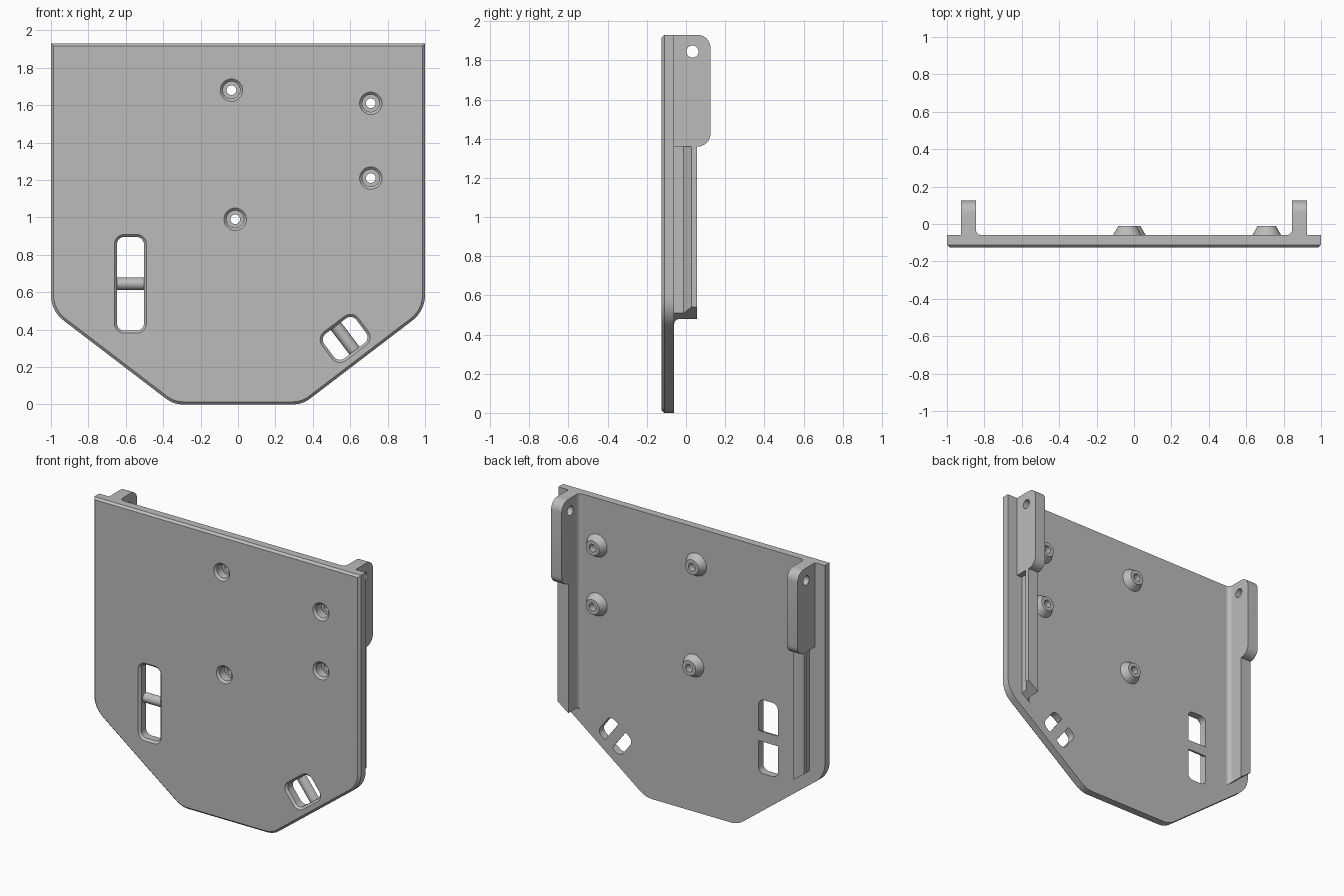
import bpy, bmesh, math
from mathutils import Vector, Matrix

if "Cube" in bpy.data.objects:
    bpy.data.objects.remove(bpy.data.objects["Cube"], do_unlink=True)

GREY = (0.5, 0.5, 0.5, 1)
mat = bpy.data.materials.new("plain grey")
mat.use_nodes = True
mat.diffuse_color = GREY
mat.node_tree.nodes["Principled BSDF"].inputs["Base Color"].default_value = GREY

FRONT, BACK, TOP = -0.125, -0.06, 1.93


def rounded(corners, steps=8):
    """Outline from (u, v, radius) corners, each replaced by an arc."""
    out = []
    for i, (u, v, r) in enumerate(corners):
        p = Vector((u, v))
        if r == 0:
            out.append(p)
            continue
        a = (Vector(corners[i - 1][:2]) - p).normalized()
        b = (Vector(corners[(i + 1) % len(corners)][:2]) - p).normalized()
        half = a.angle(b) / 2
        centre = p + (a + b).normalized() * r / math.sin(half)
        start = p + a * r / math.tan(half) - centre
        turn = (p + b * r / math.tan(half) - centre).angle_signed(start)
        out += [centre + Matrix.Rotation(turn * k / steps, 2) @ start
                for k in range(steps + 1)]
    return out


def offset(pts, d):
    """Move a counter-clockwise outline outwards by d."""
    out = []
    for i, p in enumerate(pts):
        e, f = (p - pts[i - 1]).normalized(), (pts[(i + 1) % len(pts)] - p).normalized()
        m, n = Vector((e.y, -e.x)), Vector((f.y, -f.x))
        out.append(p + (m + n) * d / (1 + m.dot(n)))
    return out


def loft(bm, rings):
    """Skin equal-length rings and cap both ends."""
    rows = [[bm.verts.new(c) for c in ring] for ring in rings]
    n = len(rows[0])
    for lo, hi in zip(rows, rows[1:]):
        for i in range(n):
            j = (i + 1) % n
            bm.faces.new((lo[i], lo[j], hi[j], hi[i]))
    bm.faces.new(rows[0])
    bm.faces.new(rows[-1])


def layer(pts, y):
    return [(p[0], y, p[1]) for p in pts]


def circle(r, n=32):
    return [Vector((r * math.cos(math.tau * i / n), r * math.sin(math.tau * i / n)))
            for i in range(n)]


def turned(bm, x, z, stages):
    loft(bm, [[(x + p.x, y, z + p.y) for p in circle(r)] for r, y in stages])


def make(name, bm):
    bmesh.ops.recalc_face_normals(bm, faces=bm.faces[:])
    mesh = bpy.data.meshes.new(name)
    bm.to_mesh(mesh)
    bm.free()
    mesh.materials.append(mat)
    ob = bpy.data.objects.new(name, mesh)
    bpy.context.collection.objects.link(ob)
    return ob


def activate(ob):
    bpy.ops.object.select_all(action='DESELECT')
    ob.select_set(True)
    bpy.context.view_layer.objects.active = ob


def combine(ob, tool, operation):
    tool.hide_render = True
    activate(ob)
    mod = ob.modifiers.new("combine", 'BOOLEAN')
    mod.operation, mod.solver, mod.object = operation, 'EXACT', tool
    bpy.ops.object.modifier_apply(modifier=mod.name)
    bpy.data.objects.remove(tool, do_unlink=True)


def smooth(ob):
    activate(ob)
    bpy.ops.object.shade_smooth_by_angle(angle=math.radians(30))


# Plate with chamfered front edge
outline = rounded([(-0.345, 0, 0.15), (0.345, 0, 0.15), (1, 0.5, 0.17),
                   (1, TOP, 0), (-1, TOP, 0), (-1, 0.5, 0.17)])
bm = bmesh.new()
loft(bm, [layer(offset(outline, -0.014), FRONT), layer(outline, FRONT + 0.014),
          layer(outline, BACK)])
plate = make("plate", bm)

# Conical screw bosses on the back, bored from the front
screws = [(-0.035, 1.68), (-0.015, 0.99), (0.71, 1.61), (0.71, 1.21)]
bosses, bores = bmesh.new(), bmesh.new()
for x, z in screws:
    turned(bosses, x, z, [(0.077, -0.08), (0.077, BACK), (0.05, -0.012)])
    turned(bores, x, z, [(0.06, -0.14), (0.06, FRONT), (0.046, -0.111),
                         (0.046, -0.055), (0.026, -0.055), (0.026, 0.02)])
combine(plate, make("screw_bosses", bosses), 'UNION')
combine(plate, make("screw_bores", bores), 'DIFFERENCE')

# Strap slots: (x, z, length, width, angle), each bridged by a half-round bar
slots = [("tall", -0.575, 0.645, 0.50, 0.145, math.pi / 2),
         ("angled", 0.573, 0.353, 0.215, 0.165, math.radians(37))]
cutter = bmesh.new()
for name, x, z, length, width, angle in slots:
    u, v = length / 2, width / 2
    turn = Matrix.Rotation(angle, 2)

    def place(p):
        return turn @ Vector(p) + Vector((x, z))

    shape = [place(p) for p in rounded([(-u, -v, 0.04), (u, -v, 0.04),
                                        (u, v, 0.04), (-u, v, 0.04)])]
    loft(cutter, [layer(offset(shape, 0.014), -0.14), layer(offset(shape, 0.014), FRONT),
                  layer(shape, FRONT + 0.014), layer(shape, 0)])
    bar = bmesh.new()
    arc = [math.pi * k / 12 for k in range(13)]
    rings = []
    for side in (-v, v):
        ring = []
        for t in arc:
            p = place((0.034 * math.cos(t), side))
            ring.append((p.x, BACK - 0.038 * math.sin(t), p.y))
        rings.append(ring)
    loft(bar, rings)
    smooth(make(name + "_slot_bar", bar))
combine(plate, make("slot_cutter", cutter), 'DIFFERENCE')
smooth(plate)

INNER, OUTER, STEP = 0.845, 0.925, 1.36


def rail_prism(name, side, profile, top):
    """Upright (x, y) profile whose foot slants along the plate's lower edge."""
    bm = bmesh.new()
    loft(bm, [[(side * x, y, 0.48 + (x - INNER) * 0.75) for x, y in profile],
              [(side * x, y, top) for x, y in profile]])
    smooth(make(name, bm))


for word, side in (("left", 1), ("right", -1)):
    # Hooked rail, grooved on its outer face
    rail_prism(word + "_rail", side,
               [(INNER, BACK), (0.885, BACK), (0.885, -0.012), (OUTER, 0.027),
                (OUTER, 0.055), (INNER, 0.055)], STEP)
    # Concave fillet along the inner foot of rail and ear
    r = 0.03
    curve = [(INNER - r + r * math.sin(t), BACK + r - r * math.cos(t))
             for t in (math.pi / 2 * k / 8 for k in range(9))]
    rail_prism(word + "_fillet", side, curve + [(INNER, BACK)], TOP)
    # Mounting ear with pivot hole
    bm = bmesh.new()
    ear_shape = rounded([(BACK, STEP, 0), (0.125, STEP, 0.065),
                         (0.125, TOP, 0.065), (BACK, TOP, 0)])
    loft(bm, [[(side * x, p.x, p.y) for p in ear_shape] for x in (INNER, OUTER)])
    ear = make(word + "_ear", bm)
    hole = bmesh.new()
    loft(hole, [[(side * x, 0.033 + p.x, 1.845 + p.y) for p in circle(0.031)]
                for x in (0.8, 0.97)])
    combine(ear, make("ear_hole", hole), 'DIFFERENCE')
    smooth(ear)
